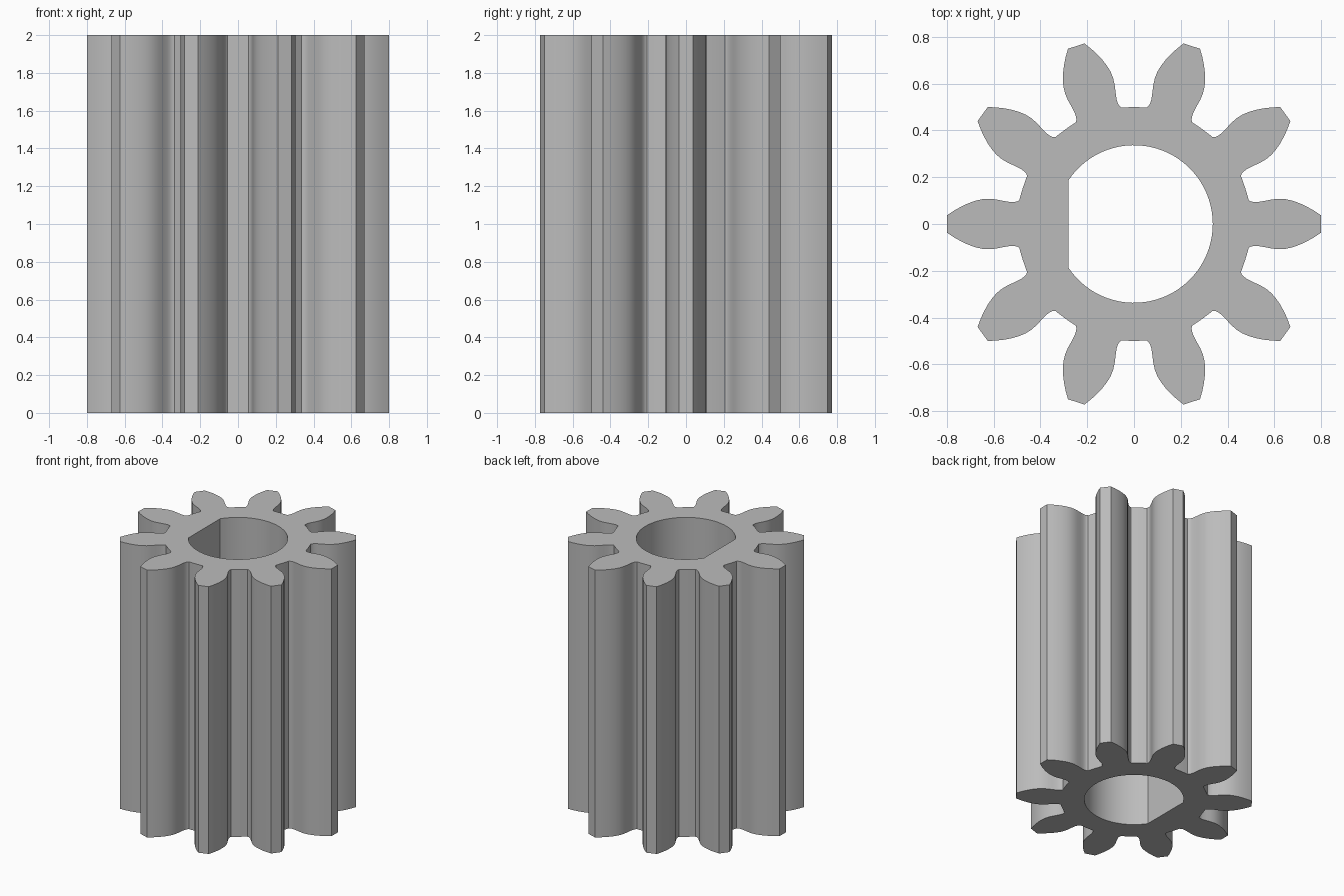
import bpy, bmesh, math

cube = bpy.data.objects.get("Cube")
if cube:
    bpy.data.objects.remove(cube)

TEETH, HEIGHT = 10, 2.0
BORE_RADIUS, FLAT_X, BORE_STEPS = 0.337, -0.28, 64
ROOT_RADIUS = 0.5

# Half tooth flank from root to tip: (distance along tooth, half width)
FLANK = [(0.491, 0.102), (0.499, 0.097), (0.512, 0.094), (0.53, 0.094),
         (0.56, 0.099), (0.59, 0.105), (0.62, 0.108), (0.65, 0.106),
         (0.68, 0.099), (0.71, 0.088), (0.74, 0.074), (0.77, 0.057), (0.80, 0.037)]


def gear_outline():
    tooth = [(r, -t) for r, t in FLANK] + [(r, t) for r, t in reversed(FLANK)]
    # Arc of the valley that follows each tooth
    step = 2 * math.pi / TEETH
    for k in (-1, 0, 1):
        a = step / 2 + math.radians(3.2) * k
        tooth.append((ROOT_RADIUS * math.cos(a), ROOT_RADIUS * math.sin(a)))
    points = []
    for i in range(TEETH):
        c, s = math.cos(i * step), math.sin(i * step)
        points += [(x * c - y * s, x * s + y * c) for x, y in tooth]
    return points


def bore_outline():
    # Round bore with one flat side
    limit = math.acos(FLAT_X / BORE_RADIUS)
    angles = [limit * (2 * i / BORE_STEPS - 1) for i in range(BORE_STEPS + 1)]
    return [(BORE_RADIUS * math.cos(a), BORE_RADIUS * math.sin(a)) for a in angles]


def add_loop(bm, points):
    verts = [bm.verts.new((x, y, 0)) for x, y in points]
    return [bm.edges.new((v, verts[i - 1])) for i, v in enumerate(verts)]


# Fill the profile around the bore and extrude it upward
bm = bmesh.new()
edges = add_loop(bm, gear_outline()) + add_loop(bm, bore_outline())
bmesh.ops.triangle_fill(bm, edges=edges, use_beauty=True)
top = bmesh.ops.extrude_face_region(bm, geom=bm.faces[:], use_keep_orig=True)
bmesh.ops.translate(bm, vec=(0, 0, HEIGHT),
                    verts=[g for g in top["geom"] if isinstance(g, bmesh.types.BMVert)])
bmesh.ops.recalc_face_normals(bm, faces=bm.faces[:])
mesh = bpy.data.meshes.new("pinion_gear")
bm.to_mesh(mesh)
bm.free()

# Plain grey metal
grey = bpy.data.materials.new("grey")
grey.use_nodes = True
colour = (0.5, 0.5, 0.5, 1)
grey.diffuse_color = colour
grey.node_tree.nodes["Principled BSDF"].inputs["Base Color"].default_value = colour
mesh.materials.append(grey)

gear = bpy.data.objects.new("pinion_gear", mesh)
bpy.context.collection.objects.link(gear)
bpy.ops.object.select_all(action="DESELECT")
gear.select_set(True)
bpy.context.view_layer.objects.active = gear
bpy.ops.object.shade_smooth_by_angle(angle=math.radians(28))
